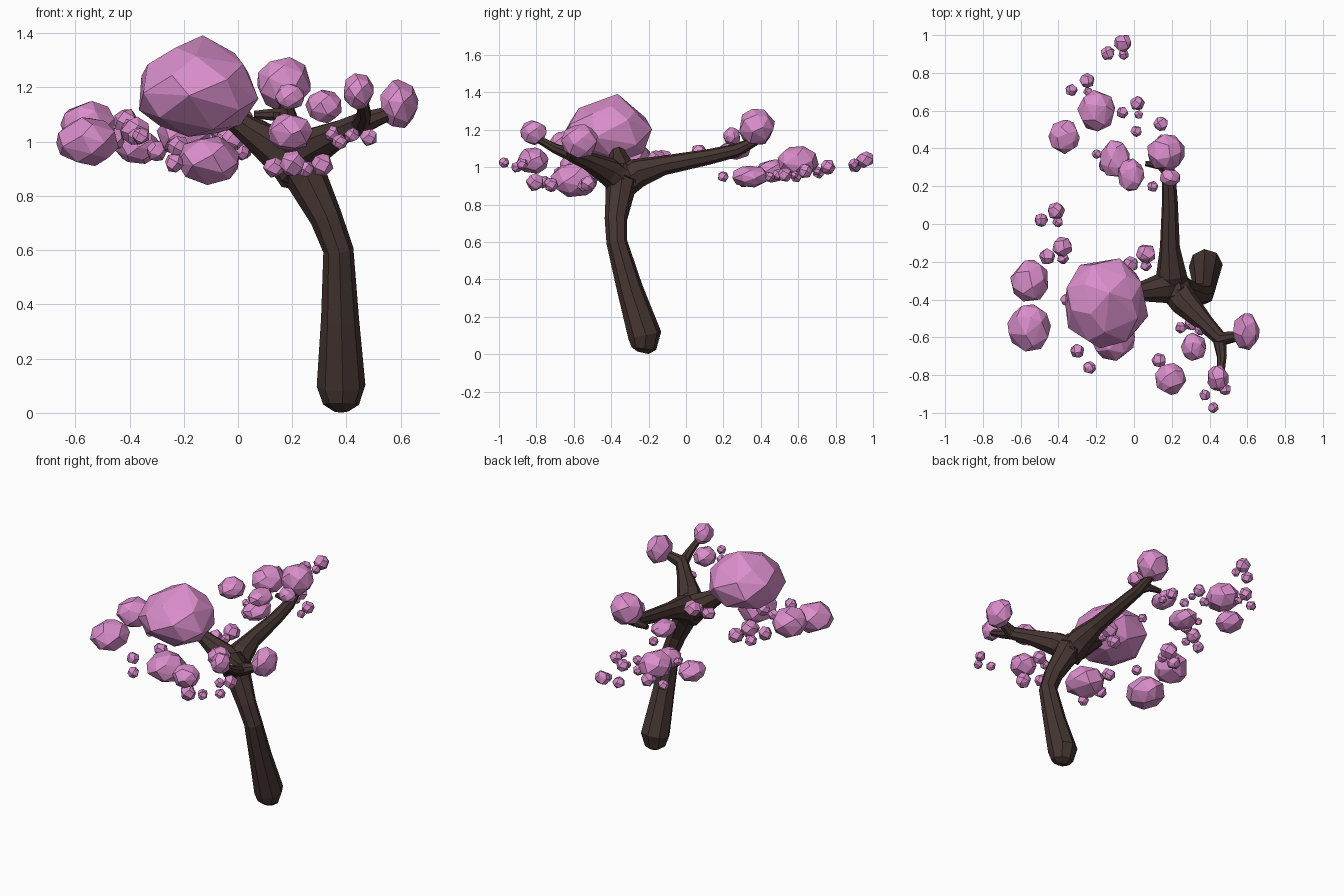
import bpy, bmesh, math, random
from mathutils import Vector

random.seed(4)


def material(name, rgb):
    m = bpy.data.materials.new(name)
    m.diffuse_color = (*rgb, 1)
    return m


BARK = material("bark", (0.06, 0.036, 0.032))
PINK = material("blossom", (0.70, 0.27, 0.60))


def finish(bm, name, mat):
    bmesh.ops.recalc_face_normals(bm, faces=bm.faces[:])
    me = bpy.data.meshes.new(name)
    bm.to_mesh(me)
    bm.free()
    me.materials.append(mat)
    ob = bpy.data.objects.new(name, me)
    bpy.context.collection.objects.link(ob)
    return ob


def limb(name, path, sides=8):
    """Faceted tube through (x, y, z, radius) stations."""
    bm = bmesh.new()
    pts = [Vector(p[:3]) for p in path]
    rings, u = [], Vector((1, 0.13, 0.21))
    for i, p in enumerate(pts):
        t = (pts[min(i + 1, len(pts) - 1)] - pts[max(i - 1, 0)]).normalized()
        if i == 0 and abs(u.dot(t)) > 0.8:
            u = Vector((0, 0, 1))
        u = (u - t * u.dot(t)).normalized()
        v = t.cross(u)
        ring = []
        for k in range(sides):
            a = 2 * math.pi * k / sides
            ring.append(bm.verts.new(p + (u * math.cos(a) + v * math.sin(a)) * path[i][3]))
        rings.append(ring)
    for a, b in zip(rings, rings[1:]):
        for k in range(sides):
            j = (k + 1) % sides
            bm.faces.new((a[k], a[j], b[j], b[k]))
    bm.faces.new(rings[0])
    bm.faces.new(rings[-1])
    return finish(bm, name, BARK)


def clump(bm, c, half, n, pinch=0.0):
    """Faceted convex blob filling the given half extents; pinch narrows its top."""
    pts = []
    turn = random.uniform(0, 6.28)
    for i in range(n):
        z = 1 - 2 * (i + 0.5) / n
        r = math.sqrt(1 - z * z)
        a = turn + i * 2.39996
        d = Vector((r * math.cos(a), r * math.sin(a), z))
        d += Vector([random.uniform(-0.12, 0.12) for _ in range(3)])
        d.normalize()
        k = 1 - pinch * max(0, d.z)
        pts.append(Vector((d.x * k, d.y * k, d.z)))
    if pinch:
        pts.append(Vector((0.08, 0.2, 1.13)))
    lo = [min(p[k] for p in pts) for k in range(3)]
    hi = [max(p[k] for p in pts) for k in range(3)]
    vs = [bm.verts.new([c[k] + half[k] * (2 * (p[k] - lo[k]) / (hi[k] - lo[k]) - 1)
                        for k in range(3)]) for p in pts]
    bmesh.ops.convex_hull(bm, input=vs)


# Leaning trunk with a rounded foot
limb("trunk", [(.38, -.23, .008, .03), (.38, -.225, .03, .066), (.38, -.22, .10, .09),
               (.376, -.30, .35, .07), (.37, -.37, .60, .056), (.325, -.375, .72, .06),
               (.26, -.355, .85, .075), (.215, -.345, .94, .09), (.20, -.335, 1.01, .05)])
# Main branches and forks
limb("back_branch", [(.215, -.37, .89, .085), (.198, -.26, .97, .08), (.19, -.12, 1.01, .053),
                     (.19, .12, 1.055, .042), (.183, .27, 1.09, .036), (.175, .37, 1.14, .025)])
limb("back_fork", [(.19, .26, 1.09, .032), (.14, .31, 1.10, .025), (.06, .32, 1.10, .015)])
limb("left_branch", [(.25, -.34, .89, .085), (.14, -.34, .975, .078), (.03, -.36, 1.05, .05),
                     (-.08, -.38, 1.13, .03)])
limb("right_branch", [(.20, -.32, .90, .085), (.27, -.42, .98, .075), (.38, -.53, 1.035, .048),
                      (.46, -.61, 1.07, .042), (.57, -.59, 1.11, .025)])
limb("right_fork", [(.45, -.595, 1.06, .038), (.465, -.70, 1.10, .027), (.46, -.79, 1.15, .02)])

# Large blossom crown, narrowing to a blunt peak
bm = bmesh.new()
clump(bm, (-.145, -.42, 1.205), (.22, .238, .187), 28, 0.15)
finish(bm, "blossom_crown", PINK)

# Medium blossom clumps: centre, half extents
medium = [
    ((-.11, -.60, .93), (.115, .125, .09)), ((-.555, -.55, 1.0), (.115, .125, .09)),
    ((-.555, -.30, 1.06), (.10, .11, .09)), ((-.20, .60, 1.03), (.10, .11, .083)),
    ((-.37, .46, .98), (.083, .09, .062)), ((.17, .38, 1.215), (.098, .095, .097)),
    ((.595, -.57, 1.14), (.07, .097, .09)), ((.445, -.815, 1.185), (.055, .07, .067)),
    ((.315, -.65, 1.13), (.067, .075, .062)), ((.195, -.82, 1.035), (.082, .085, .07)),
    ((-.10, .345, .95), (.077, .097, .058)), ((-.015, .26, 1.09), (.07, .087, .05)),
    ((.19, .245, 1.165), (.053, .044, .048)),
]
bm = bmesh.new()
for c, half in medium:
    clump(bm, c, half, 24)
finish(bm, "blossom_clumps", PINK)

# Small tufts in groups: lead position, radius; two smaller ones trail beside it
groups = [(-.06, .955, 1.04, .043), (-.25, .76, 1.00, .038), (.02, .64, .98, .036),
          (-.41, .07, 1.075, .043), (-.38, -.12, 1.04, .05), (.06, -.16, 1.04, .048)]
tufts = []
for x, y, z, r in groups:
    tufts += [(x, y, z, r), (x - .08, y - .05, z - .03, r * .8), (x + .005, y - .06, z - .02, r * .6)]
# Single tufts
tufts += [
    (.14, .53, .96, .036), (.15, .45, .95, .024), (.01, .49, .96, .028), (-.20, .37, .96, .024),
    (-.15, .31, .93, .035), (.10, .20, .95, .027), (-.30, -.67, .965, .035), (-.235, -.76, .92, .032),
    (.13, -.72, .905, .036), (.31, -.52, .915, .04), (.25, -.55, .90, .029), (.35, -.56, 1.03, .028),
    (.375, -.905, 1.0, .027), (.42, -.973, 1.025, .026), (.48, -.875, 1.015, .03),
    (.20, -.81, .92, .045), (-.36, -.40, 1.02, .03), (-.22, -.50, .98, .038),
]
bm = bmesh.new()
for x, y, z, r in tufts:
    clump(bm, (x, y, z), (r * 1.05, r * 1.05, r * 1.05), 16)
finish(bm, "blossom_tufts", PINK)
